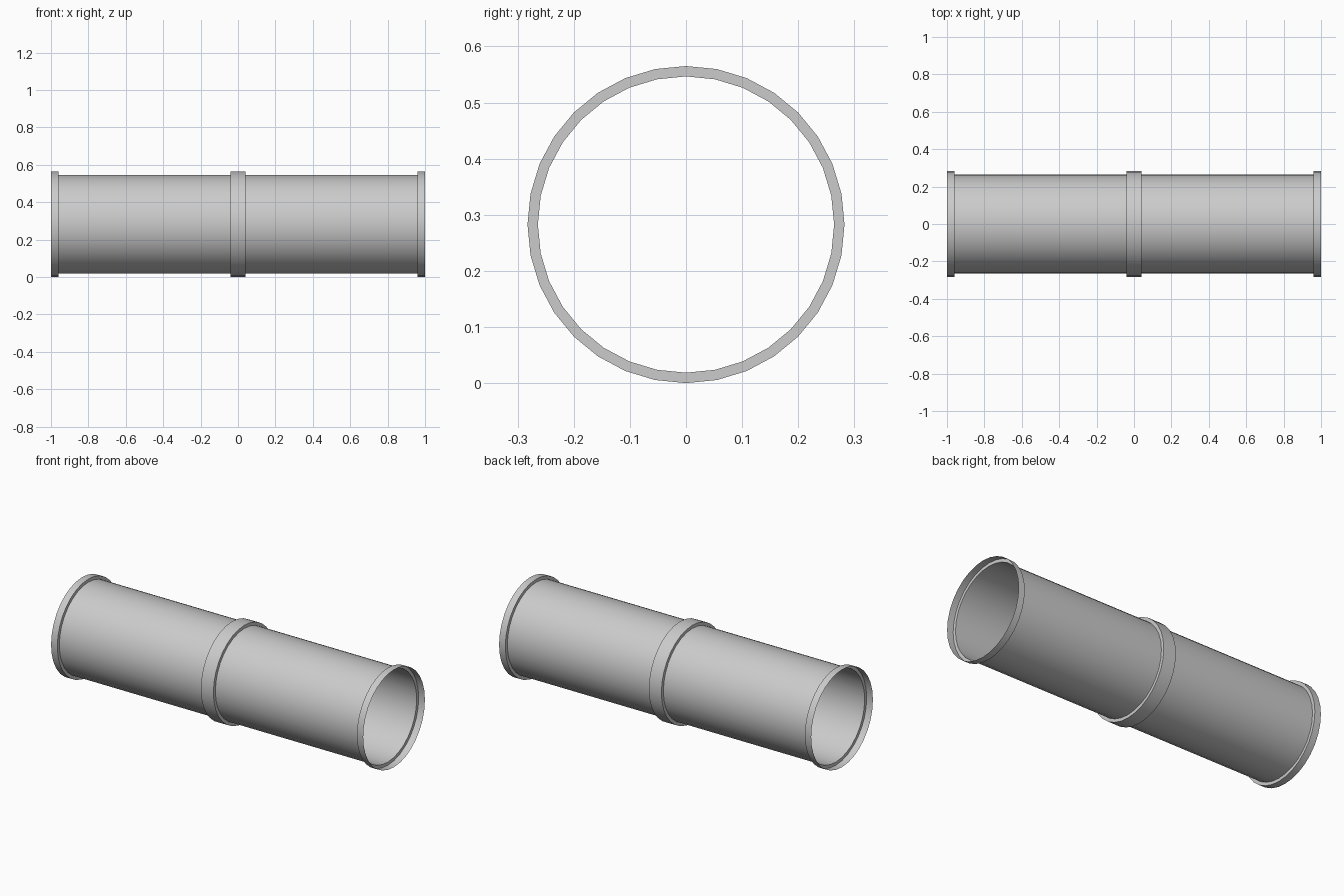
import bpy, bmesh, math

if "Cube" in bpy.data.objects:
    bpy.data.objects.remove(bpy.data.objects["Cube"])

SIDES = 32
R_BODY, R_RIM = 0.264, 0.2825
RIM = 0.04

# Half profile (x, radius) of the thin pipe wall: centre collar, body, end flange
half = [(RIM, R_RIM), (RIM, R_BODY), (1 - RIM, R_BODY), (1 - RIM, R_RIM), (1, R_RIM)]
profile = [(-x, r) for x, r in reversed(half)] + half

# Pipe: spin the profile around the x axis
bm = bmesh.new()
loops = []
for x, r in profile:
    loops.append([bm.verts.new((x, r * math.sin(2 * math.pi * i / SIDES),
                                R_RIM + r * math.cos(2 * math.pi * i / SIDES)))
                  for i in range(SIDES)])
for a, b in zip(loops, loops[1:]):
    for i in range(SIDES):
        j = (i + 1) % SIDES
        bm.faces.new((a[i], a[j], b[j], b[i]))

# Make the wall face outwards (first face lies on top of the pipe)
bm.normal_update()
bm.faces.ensure_lookup_table()
if bm.faces[0].normal.z < 0:
    bmesh.ops.reverse_faces(bm, faces=bm.faces[:])
mesh = bpy.data.meshes.new("pipe")
bm.to_mesh(mesh)
bm.free()
pipe = bpy.data.objects.new("pipe", mesh)
bpy.context.collection.objects.link(pipe)

# Smooth round walls with crisp steps
bpy.context.view_layer.objects.active = pipe
pipe.select_set(True)
bpy.ops.object.shade_smooth_by_angle(angle=math.radians(40))
